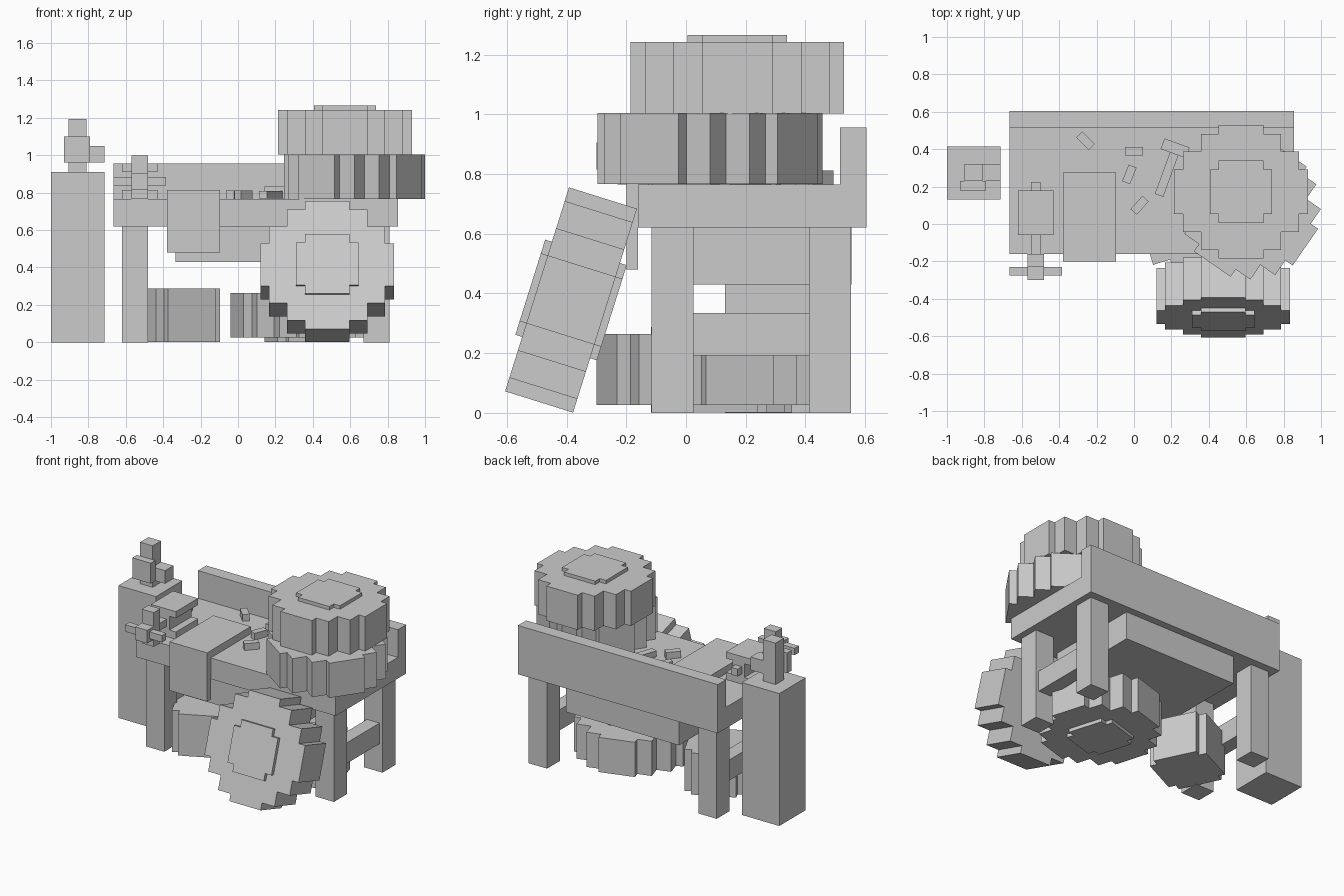
import bpy
import bmesh
from math import radians
from mathutils import Matrix

old = bpy.data.objects.get("Cube")
if old:
    bpy.data.objects.remove(old, do_unlink=True)

grey = bpy.data.materials.new("plain_grey")
grey.use_nodes = True
grey.diffuse_color = (0.6, 0.6, 0.6, 1)
grey.node_tree.nodes["Principled BSDF"].inputs["Base Color"].default_value = (0.6, 0.6, 0.6, 1)

U = 0.0477  # grid step of the blocky parts


def finish(name, bm, matrix=None):
    bmesh.ops.recalc_face_normals(bm, faces=bm.faces)
    mesh = bpy.data.meshes.new(name)
    bm.to_mesh(mesh)
    bm.free()
    mesh.materials.append(grey)
    ob = bpy.data.objects.new(name, mesh)
    if matrix:
        ob.matrix_world = matrix
    bpy.context.collection.objects.link(ob)
    return ob


def box(name, x, y, z):
    """Box from (low, high) pairs."""
    bm = bmesh.new()
    size = [b - a for a, b in (x, y, z)]
    mid = [(a + b) / 2 for a, b in (x, y, z)]
    bmesh.ops.create_cube(bm, size=1, matrix=Matrix.Translation(mid) @ Matrix.Diagonal((*size, 1)))
    return finish(name, bm)


def turned_box(name, centre, size, angle):
    bm = bmesh.new()
    bmesh.ops.create_cube(bm, size=1, matrix=Matrix.Diagonal((*size, 1)))
    return finish(name, bm, Matrix.Translation(centre) @ Matrix.Rotation(radians(angle), 4, 'Z'))


def stepped_prism(bm, steps, depth):
    """Blocky disc: outer corners of one quadrant, repeated by quarter turns."""
    quadrant = []
    for i, (u, v) in enumerate(steps):
        quadrant.append((u, v))
        if i + 1 < len(steps):
            quadrant.append((steps[i + 1][0], v))
    ring = []
    for k in range(4):
        for u, v in quadrant:
            for _ in range(k):
                u, v = -v, u
            ring.append((u * U, v * U))
        # inner corner between quadrants lies on a straight side, so none is needed
    face = bm.faces.new([bm.verts.new((u, v, -depth / 2)) for u, v in ring])
    moved = bmesh.ops.extrude_face_region(bm, geom=[face])["geom"]
    verts = [g for g in moved if isinstance(g, bmesh.types.BMVert)]
    bmesh.ops.translate(bm, vec=(0, 0, depth), verts=verts)


def wheel(name, centre, spin=0, tilt=0):
    bm = bmesh.new()
    stepped_prism(bm, [(7.5, 2.5), (6.5, 4.5), (4.5, 6.5), (2.5, 7.5)], 5 * U)
    stepped_prism(bm, [(3.5, 2.5), (2.5, 3.5)], 6 * U)
    matrix = (Matrix.Translation(centre) @ Matrix.Rotation(radians(tilt), 4, 'X')
              @ Matrix.Rotation(radians(spin), 4, 'Z'))
    finish(name, bm, matrix)


# Workbench
box("bench_top", (-0.665, 0.855), (-0.16, 0.605), (0.62, 0.765))
box("back_board", (-0.665, 0.855), (0.515, 0.605), (0.62, 0.955))
box("drawer_box", (-0.335, 0.525), (-0.115, 0.555), (0.43, 0.62))
for side, x in (("right", -0.55), ("left", 0.74)):
    for end, y in (("front", -0.045), ("back", 0.482)):
        box(f"{end}_{side}_leg", (x - 0.07, x + 0.07), (y - 0.07, y + 0.07), (0, 0.62))
    box(f"{side}_stretcher", (x - 0.048, x + 0.048), (0.025, 0.412), (0.193, 0.335))

# Wheels
wheel("stack_top_wheel", (0.572, 0.172, 1.122))
wheel("stack_lower_wheel", (0.622, 0.08, 0.885), spin=-34.7)
wheel("stored_wheel", (0.337, 0.077, 0.145), spin=16.8)
wheel("leaning_wheel", (0.477, -0.385, 0.378), tilt=72.6)

# Barrel under the bench
bm = bmesh.new()
stepped_prism(bm, [(4, 3), (3, 4)], 6 * U)
finish("barrel", bm, Matrix.Translation((-0.33, 0.12, 0.145)) @ Matrix.Rotation(radians(26), 4, 'Z'))

# Cloth draped over the front edge
box("cloth_top", (-0.38, -0.095), (-0.2, 0.275), (0.765, 0.815))
box("cloth_flap", (-0.38, -0.095), (-0.2, -0.16), (0.48, 0.765))

# Post with tap
box("post", (-1, -0.715), (0.13, 0.415), (0, 0.91))
box("tap_column", (-0.905, -0.81), (0.23, 0.32), (0.91, 1.195))
box("tap_plate", (-0.93, -0.79), (0.18, 0.23), (0.96, 1.1))
box("tap_side", (-0.81, -0.715), (0.23, 0.32), (0.96, 1.05))

# Vise
box("vise_base", (-0.62, -0.43), (-0.06, 0.18), (0.765, 0.815))
box("vise_core", (-0.57, -0.48), (-0.06, 0.18), (0.815, 0.91))
box("vise_plate", (-0.62, -0.43), (-0.06, 0.18), (0.91, 0.955))
box("vise_screw", (-0.55, -0.5), (-0.2, 0.225), (0.835, 0.885))
box("vise_jaw", (-0.57, -0.48), (-0.23, -0.16), (0.765, 1.0))
box("vise_nose", (-0.57, -0.48), (-0.3, -0.23), (0.815, 0.905))
box("vise_handle", (-0.665, -0.385), (-0.275, -0.23), (0.838, 0.885))

# Loose bolts and hammer
for i, (x, y, angle) in enumerate([(-0.26, 0.445, -45), (0, 0.39, 0), (-0.025, 0.265, 68), (0.03, 0.1, 48)]):
    turned_box(f"bolt_{i + 1}", (x, y, 0.788), (0.095, 0.045, 0.046), angle)
turned_box("hammer_handle", (0.18, 0.28, 0.79), (0.048, 0.27, 0.04), -20)
turned_box("hammer_head", (0.22, 0.405, 0.8), (0.143, 0.06, 0.065), -20)
